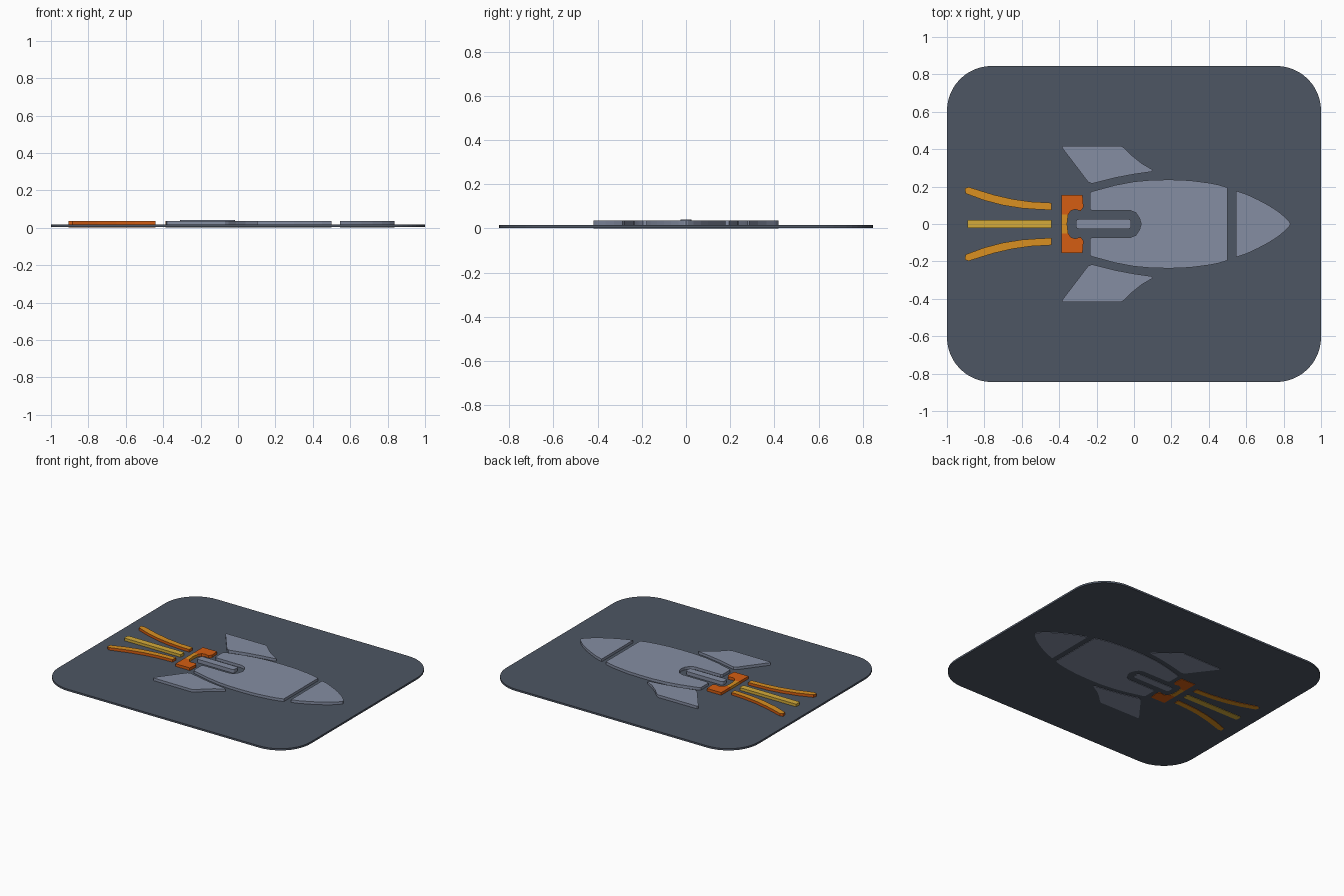
import bpy, bmesh, math

if "Cube" in bpy.data.objects:
    bpy.data.objects.remove(bpy.data.objects["Cube"])


def material(name, rgb):
    m = bpy.data.materials.new(name)
    m.diffuse_color = (*rgb, 1)
    m.use_nodes = True
    m.node_tree.nodes["Principled BSDF"].inputs["Base Color"].default_value = m.diffuse_color
    return m


slate = material("slate plate", (0.075, 0.092, 0.125))
steel = material("steel grey", (0.235, 0.27, 0.365))
orange = material("deep orange", (0.66, 0.11, 0.006))
amber = material("amber", (0.70, 0.28, 0.015))
yellow = material("flame yellow", (0.66, 0.41, 0.042))


def plate(name, pts, z0, z1, top, side=None):
    """Extrude an outline between two heights; walls may take a second colour."""
    bm = bmesh.new()
    face = bm.faces.new([bm.verts.new((x, y, z0)) for x, y in pts])
    ext = bmesh.ops.extrude_face_region(bm, geom=[face], use_keep_orig=True)
    for v in ext["geom"]:
        if isinstance(v, bmesh.types.BMVert):
            v.co.z = z1
    bmesh.ops.recalc_face_normals(bm, faces=bm.faces)
    for f in bm.faces:
        f.material_index = 1 if side and abs(f.normal.z) < 0.5 else 0
    bmesh.ops.triangulate(bm, faces=[f for f in bm.faces if len(f.verts) > 4])
    me = bpy.data.meshes.new(name)
    bm.to_mesh(me)
    bm.free()
    me.materials.append(top)
    if side:
        me.materials.append(side)
    ob = bpy.data.objects.new(name, me)
    bpy.context.collection.objects.link(ob)
    return ob


def rounded(x0, x1, y, r, n):
    pts = []
    for i, (cx, cy) in enumerate([(x1 - r, y - r), (x0 + r, y - r),
                                  (x0 + r, r - y), (x1 - r, r - y)]):
        for k in range(n + 1):
            a = math.pi / 2 * (i + k / n)
            pts.append((cx + r * math.cos(a), cy + r * math.sin(a)))
    return pts


def flip(pts):
    return [(x, -y) for x, y in reversed(pts)]


def symmetric(half):
    """Close a half outline (y >= 0) with its mirror image."""
    return half + [p for p in flip(half) if abs(p[1]) > 1e-6]


LOW, HIGH = 0.0, 0.035

# Rounded backing plate; the raised parts pass through it
plate("backing_plate", rounded(-1, 1, 0.845, 0.24, 12), 0.003, 0.016, slate)

# Hull with a slot at the tail
plate("hull", symmetric([
    (0.5, 0.195), (0.45, 0.21), (0.4, 0.22), (0.3, 0.233), (0.2, 0.237), (0.1, 0.236),
    (0.0, 0.227), (-0.1, 0.208), (-0.225, 0.174), (-0.235, 0.165), (-0.235, 0.082),
    (-0.225, 0.072), (-0.02, 0.072), (0.01, 0.06), (0.03, 0.03), (0.038, 0.0)]),
    LOW, HIGH, steel)

# Nose cone
plate("nose_cone", symmetric([
    (0.545, 0.178), (0.6, 0.16), (0.66, 0.132), (0.72, 0.1), (0.77, 0.068),
    (0.81, 0.035), (0.832, 0.01), (0.836, 0.0)]), LOW, HIGH, steel)

# Side fins
fin = [(-0.385, 0.408), (-0.38, 0.416), (-0.07, 0.418), (-0.05, 0.405), (-0.01, 0.365),
       (0.04, 0.325), (0.103, 0.288), (0.09, 0.279), (0.0, 0.266), (-0.1, 0.247),
       (-0.225, 0.216), (-0.245, 0.224)]
# Curved outer flame streaks
streak = [(-0.44, 0.113), (-0.55, 0.119), (-0.65, 0.133), (-0.75, 0.156), (-0.885, 0.198),
          (-0.905, 0.19), (-0.9, 0.163), (-0.8, 0.126), (-0.7, 0.1), (-0.6, 0.084),
          (-0.5, 0.077), (-0.44, 0.075)]
for label, f in (("left", list), ("right", flip)):
    plate(label + "_fin", f(fin), LOW, HIGH, steel)
    plate(label + "_flame", f(streak), LOW, HIGH, amber, orange)

# Centre fin in the slot, and centre flame
plate("centre_fin", rounded(-0.31, -0.015, 0.026, 0.015, 3), LOW, 0.041, steel)
plate("centre_flame", rounded(-0.89, -0.44, 0.022, 0.006, 2), LOW, HIGH, yellow)

# Nozzle: two orange sides around a small glowing middle
side = [(-0.388, 0.05), (-0.388, 0.155), (-0.275, 0.155), (-0.27, 0.09), (-0.285, 0.07),
        (-0.315, 0.078), (-0.338, 0.07), (-0.352, 0.05)]
plate("left_nozzle", side, LOW, HIGH, orange)
plate("right_nozzle", flip(side), LOW, HIGH, orange)
plate("nozzle_middle", [(-0.388, -0.05), (-0.352, -0.05), (-0.358, 0.0), (-0.352, 0.05),
                        (-0.388, 0.05)], LOW, HIGH, amber)
